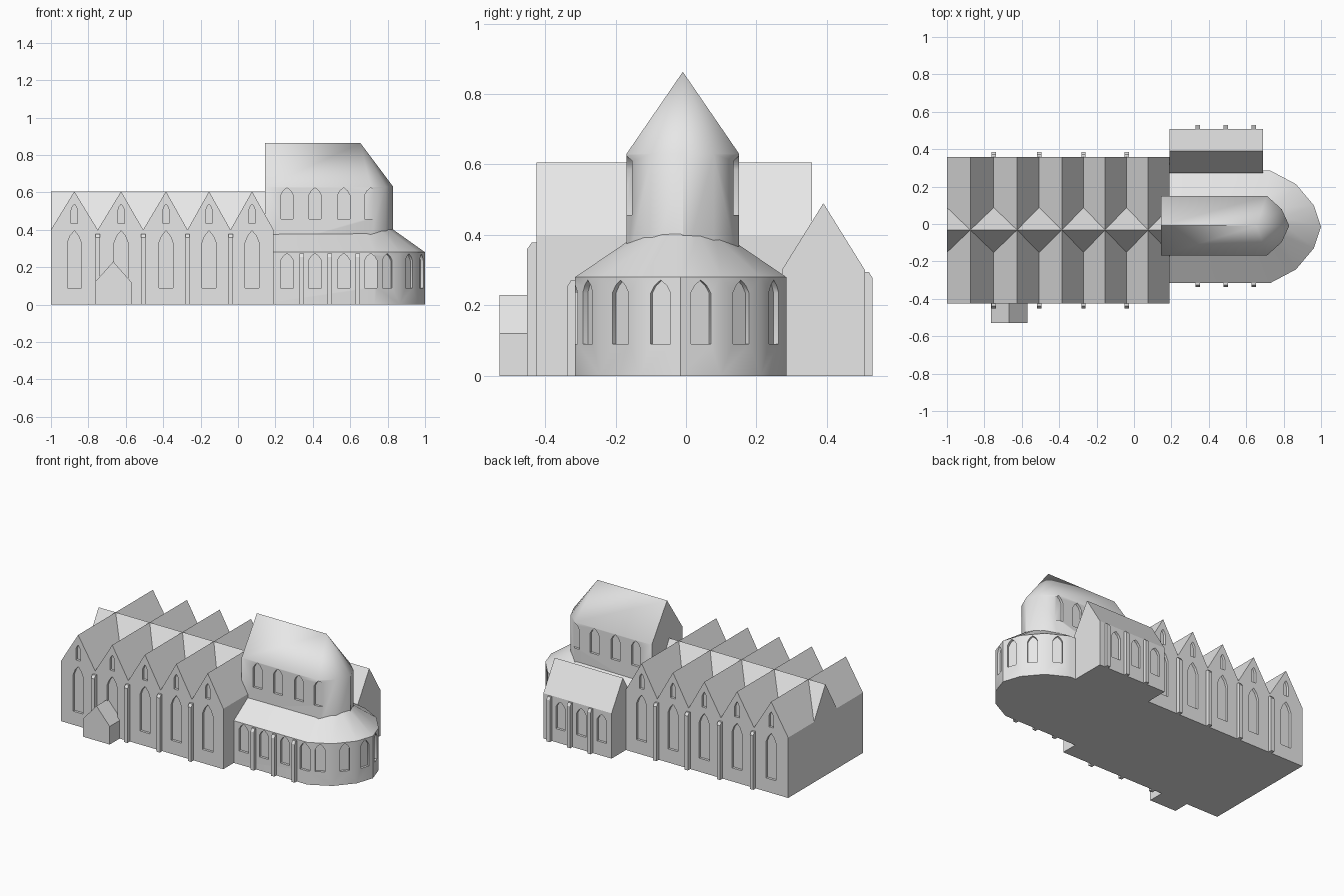
import bpy, bmesh, math
from mathutils import Vector

if "Cube" in bpy.data.objects:
    bpy.data.objects.remove(bpy.data.objects["Cube"])

stone = bpy.data.materials.new("light grey stone")
stone.diffuse_color = (0.8, 0.8, 0.8, 1)
stone.use_nodes = True
stone.node_tree.nodes["Principled BSDF"].inputs["Base Color"].default_value = stone.diffuse_color


def finish(name, bm):
    bmesh.ops.remove_doubles(bm, verts=bm.verts, dist=1e-5)
    bmesh.ops.recalc_face_normals(bm, faces=bm.faces)
    me = bpy.data.meshes.new(name)
    bm.to_mesh(me)
    bm.free()
    me.materials.append(stone)
    ob = bpy.data.objects.new(name, me)
    bpy.context.collection.objects.link(ob)
    return ob


def loft(bm, rings):
    """Skin closed rings of 3D points and cap both ends."""
    vs = [[bm.verts.new(p) for p in r] for r in rings]
    n = len(rings[0])
    for a, b in zip(vs, vs[1:]):
        for i in range(n):
            j = (i + 1) % n
            bm.faces.new((a[i], a[j], b[j], b[i]))
    bm.faces.new(vs[0])
    bm.faces.new(vs[-1])


def prism_y(bm, prof, y0, y1):
    loft(bm, [[(x, y, z) for x, z in prof] for y in (y0, y1)])


def prism_x(bm, prof, x0, x1):
    loft(bm, [[(x, y, z) for y, z in prof] for x in (x0, x1)])


def pointed_window(bm, x, y, nx, ny, w, z0, spring, top, depth=0.016):
    """Pointed-arch cutter straddling a wall whose outward normal is (nx, ny)."""
    h = w / 2
    m = spring + (top - spring) * 0.58
    shape = [(-h, z0), (h, z0), (h, spring), (h * 0.6, m), (0, top), (-h * 0.6, m), (-h, spring)]
    loft(bm, [[(x + nx * d - ny * s, y + ny * d + nx * s, z) for s, z in shape]
              for d in (-depth, 0.02)])


def cut(ob, bm):
    cutter = finish("window_cutter", bm)
    cutter.hide_render = True
    mod = ob.modifiers.new("windows", 'BOOLEAN')
    mod.operation, mod.solver, mod.object = 'DIFFERENCE', 'EXACT', cutter
    bpy.context.view_layer.objects.active = ob
    bpy.ops.object.modifier_apply(modifier=mod.name)
    bpy.data.objects.remove(cutter)


def smooth(ob, deg):
    bpy.ops.object.select_all(action='DESELECT')
    ob.select_set(True)
    bpy.context.view_layer.objects.active = ob
    bpy.ops.object.shade_smooth_by_angle(angle=math.radians(deg))


def buttresses(name, xs, wall, side, top, out=0.026):
    bm = bmesh.new()
    prof = [(-0.01, 0), (out, 0), (out, top - 0.018), (out * 0.5, top), (-0.01, top)]
    for x in xs:
        prism_x(bm, [(wall + side * d, z) for d, z in prof], x - 0.012, x + 0.012)
    finish(name, bm)


def mirrored(half, cy):
    """Half plan (x, offset, z) mirrored about y = cy, last point on the axis."""
    return ([(x, cy - o, z) for x, o, z in half]
            + [(x, cy + o, z) for x, o, z in reversed(half[:-1])])


# Hall: five cross gables
SOUTH, NORTH = -0.425, 0.358
valleys = [-1, -0.75, -0.507, -0.27, -0.04, 0.19]
peaks = [-0.875, -0.625, -0.385, -0.155, 0.075]
profile = [(0.19, 0), (-1, 0), (-1, 0.4)]
for p, v in zip(peaks, valleys[1:]):
    profile += [(p, 0.605), (v, 0.4)]
bm = bmesh.new()
prism_y(bm, profile, SOUTH, NORTH)
hall = finish("hall", bm)
bm = bmesh.new()
for y, ny in ((SOUTH, -1), (NORTH, 1)):
    for p in peaks:
        pointed_window(bm, p, y, 0, ny, 0.075, 0.09, 0.33, 0.395)
        pointed_window(bm, p, y, 0, ny, 0.034, 0.435, 0.505, 0.537)
cut(hall, bm)

# Lengthwise roof crossing the gables
bm = bmesh.new()
prism_x(bm, [(-0.152, 0.4), (-0.032, 0.605), (0.088, 0.4)], -1, 0.19)
finish("hall_long_roof", bm)
buttresses("hall_south_buttresses", valleys[1:5], SOUTH, -1, 0.378)
buttresses("hall_north_buttresses", valleys[1:5], NORTH, 1, 0.378)

# Porch
bm = bmesh.new()
prism_y(bm, [(-0.765, 0), (-0.57, 0), (-0.57, 0.12), (-0.667, 0.23), (-0.765, 0.12)], -0.53, -0.41)
finish("porch", bm)

# Choir aisle with rounded end and lean-to roof
CY, HALF = -0.015, 0.3
plan = [(0.1, HALF), (0.73, HALF), (0.866, 0.228), (0.962, 0.114), (1.0, 0)]
inner = [(0.1, 0.15, 0.378), (0.69, 0.15, 0.382), (0.765, 0.1, 0.395),
         (0.8, 0.05, 0.404), (0.82, 0, 0.408)]
bm = bmesh.new()
loft(bm, [mirrored([(x, o, 0) for x, o in plan], CY),
          mirrored([(x, o, 0.28) for x, o in plan], CY),
          mirrored(inner, CY)])
aisle = finish("choir_aisle", bm)
bays = [0.262, 0.412, 0.565, 0.71]
bm = bmesh.new()
for x in bays:
    pointed_window(bm, x, CY - HALF, 0, -1, 0.068, 0.09, 0.235, 0.274)
for (xa, oa), (xb, ob_) in zip(plan[1:], plan[2:]):
    n = Vector((oa - ob_, xb - xa)).normalized()
    for s in (-1, 1):
        pointed_window(bm, (xa + xb) / 2, CY + s * (oa + ob_) / 2, n.x, s * n.y,
                       0.06, 0.09, 0.235, 0.272)
cut(aisle, bm)
smooth(aisle, 30)
buttresses("choir_buttresses", [0.34, 0.49, 0.64], CY - HALF, -1, 0.272, 0.022)

# High choir with hipped end
UY, UH = -0.009, 0.16
plan = [(0.145, UH), (0.71, UH), (0.79, 0.088), (0.83, 0)]
ridge = [(0.145, 0, 0.863)] + [(0.655, 0, 0.863)] * 3
bm = bmesh.new()
loft(bm, [mirrored([(x, o, 0.3) for x, o in plan], UY),
          mirrored([(x, o, 0.63) for x, o in plan], UY),
          mirrored(ridge, UY)])
choir = finish("high_choir", bm)
bm = bmesh.new()
for s in (-1, 1):
    for x in bays:
        pointed_window(bm, x, UY + s * UH, 0, s, 0.066, 0.457, 0.585, 0.625)
cut(choir, bm)
smooth(choir, 48)

# Sacristy on the north side
bm = bmesh.new()
prism_x(bm, [(0.272, 0), (0.508, 0), (0.508, 0.3), (0.39, 0.49), (0.272, 0.3)], 0.19, 0.69)
sacristy = finish("sacristy", bm)
bm = bmesh.new()
for x in bays[:3]:
    pointed_window(bm, x, 0.508, 0, 1, 0.068, 0.09, 0.235, 0.274)
cut(sacristy, bm)
buttresses("sacristy_buttresses", [0.34, 0.49, 0.64], 0.508, 1, 0.295, 0.022)
